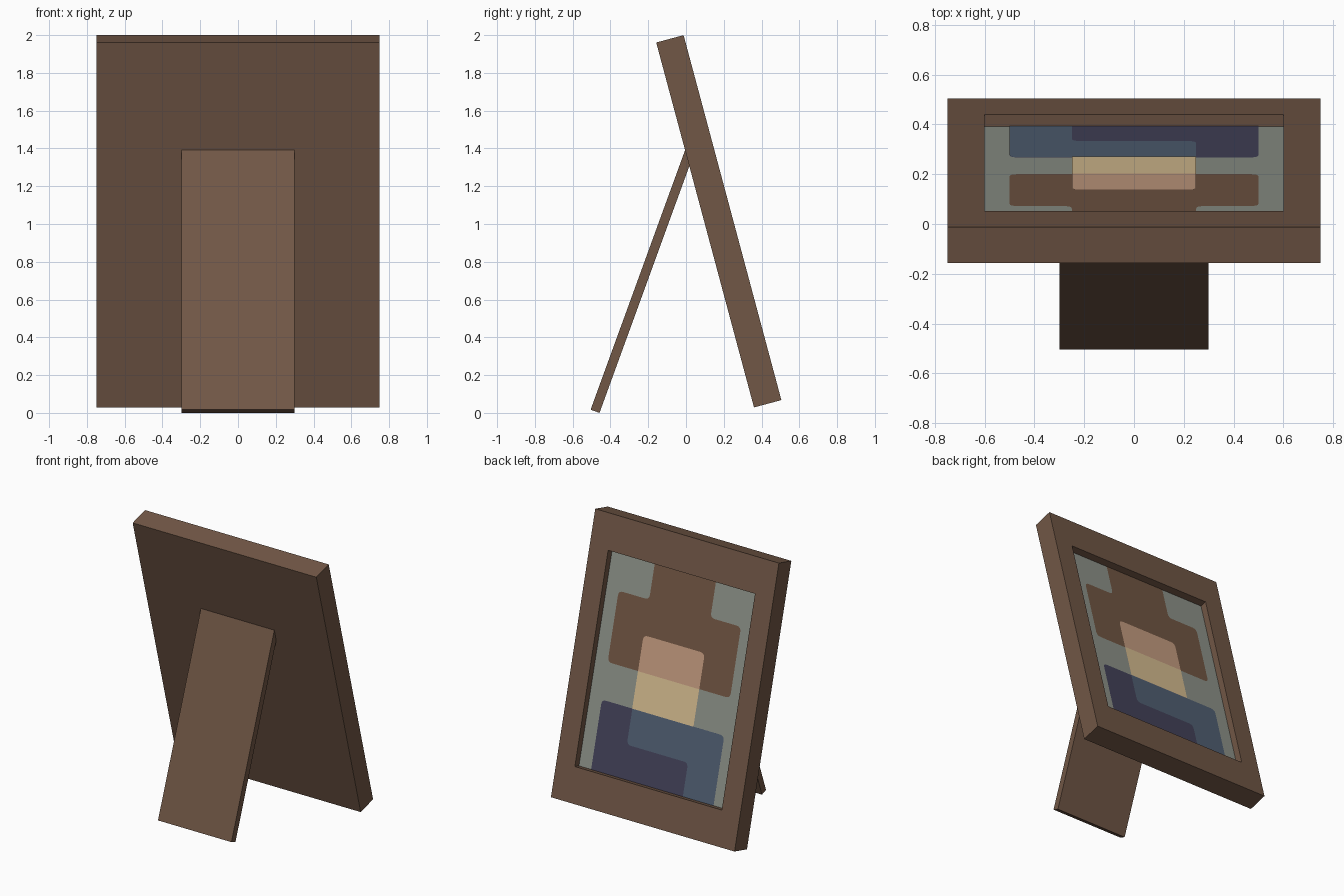
import bpy, bmesh, math
from mathutils import Vector, Matrix

if "Cube" in bpy.data.objects:
    bpy.data.objects.remove(bpy.data.objects["Cube"])


def material(name, r, g, b):
    def lin(c):
        c /= 255
        return c / 12.92 if c <= 0.04045 else ((c + 0.055) / 1.055) ** 2.4
    m = bpy.data.materials.new(name)
    m.diffuse_color = (lin(r), lin(g), lin(b), 1)
    m.use_nodes = True
    m.node_tree.nodes["Principled BSDF"].inputs["Base Color"].default_value = m.diffuse_color
    return m


BROWN = material("brown wood", 113, 87, 70)
GREY = material("grey backdrop", 143, 148, 139)
HAIR = material("hair brown", 115, 87, 68)
SKIN = material("skin pink", 199, 158, 130)
TAN = material("pale tan", 218, 192, 147)
NAVY = material("navy cloth", 68, 67, 91)
BLUE = material("slate blue cloth", 81, 96, 116)

# Frame space: x across, y out of the picture, z up the panel
TILT = Matrix.Translation((0, 0.36, 0.029)) @ Matrix.Rotation(math.radians(15), 4, 'X')
LEAN = Matrix.Translation((0, -0.505, 0.017)) @ Matrix.Rotation(math.radians(-20), 4, 'X')


def finish(name, bm, matrix, *mats):
    me = bpy.data.meshes.new(name)
    bm.to_mesh(me)
    bm.free()
    ob = bpy.data.objects.new(name, me)
    bpy.context.collection.objects.link(ob)
    for m in mats:
        me.materials.append(m)
    ob.matrix_world = matrix
    return ob


def box(w, d, h):
    bm = bmesh.new()
    place = Matrix.Translation((0, d / 2, h / 2)) @ Matrix.Diagonal((w, d, h, 1))
    bmesh.ops.create_cube(bm, size=1, matrix=place)
    return bm


# Panel with a recessed picture area
bm = box(1.5, 0.15, 2.0)
bm.normal_update()
front = max(bm.faces, key=lambda f: f.normal.y)
bmesh.ops.inset_region(bm, faces=[front], thickness=0.1)
for v in front.verts:
    v.co.x = math.copysign(0.6, v.co.x)
    v.co.z = 1.75 if v.co.z > 1 else 0.25
floor = bmesh.ops.extrude_discrete_faces(bm, faces=[front])["faces"][0]
for v in floor.verts:
    v.co.y -= 0.05
floor.material_index = 1
bmesh.ops.recalc_face_normals(bm, faces=bm.faces[:])
finish("picture_frame", bm, TILT, BROWN, GREY)

# Rear prop leg
finish("stand_leg", box(0.6, 0.05, 1.5), LEAN, BROWN)


def plate(name, pts, layer, mat, sharp=(), r=0.035):
    """Flat painted patch with softened corners, except at listed or border points."""
    bm = bmesh.new()
    out = []
    pts = [Vector(p) for p in pts]
    for i, p in enumerate(pts):
        if i in sharp or p.y <= 0.25 or p.y >= 1.75:
            out.append(p)
            continue
        a = p + (pts[i - 1] - p).normalized() * r
        b = p + (pts[(i + 1) % len(pts)] - p).normalized() * r
        for k in range(5):
            t = k / 4
            out.append(a * (1 - t) ** 2 + p * 2 * t * (1 - t) + b * t * t)
    y = 0.1 + 0.0012 * layer
    bm.faces.new([bm.verts.new((p.x, y, p.y)) for p in reversed(out)])
    finish(name, bm, TILT, mat)


def rect(x0, x1, z0, z1):
    return [(x0, z0), (x1, z0), (x1, z1), (x0, z1)]


# Blocky portrait
plate("portrait_hair", [(-.5, .995), (.5, .995), (.5, 1.49), (.25, 1.49), (.25, 1.75),
                        (-.25, 1.75), (-.25, 1.49), (-.5, 1.49)], 1, HAIR)
plate("portrait_jacket", rect(-.5, .5, .25, .735), 1, NAVY)
plate("portrait_shirt", [(-.5, .25), (-.25, .25), (-.25, .485), (.25, .485),
                         (.25, .735), (-.5, .735)], 2, BLUE, sharp=(4,))
plate("portrait_face", rect(-.25, .25, .735, 1.245), 3, SKIN, sharp=(0, 1))
plate("portrait_chin", rect(-.25, .25, .735, .995), 4, TAN, sharp=(0, 1, 2, 3))
